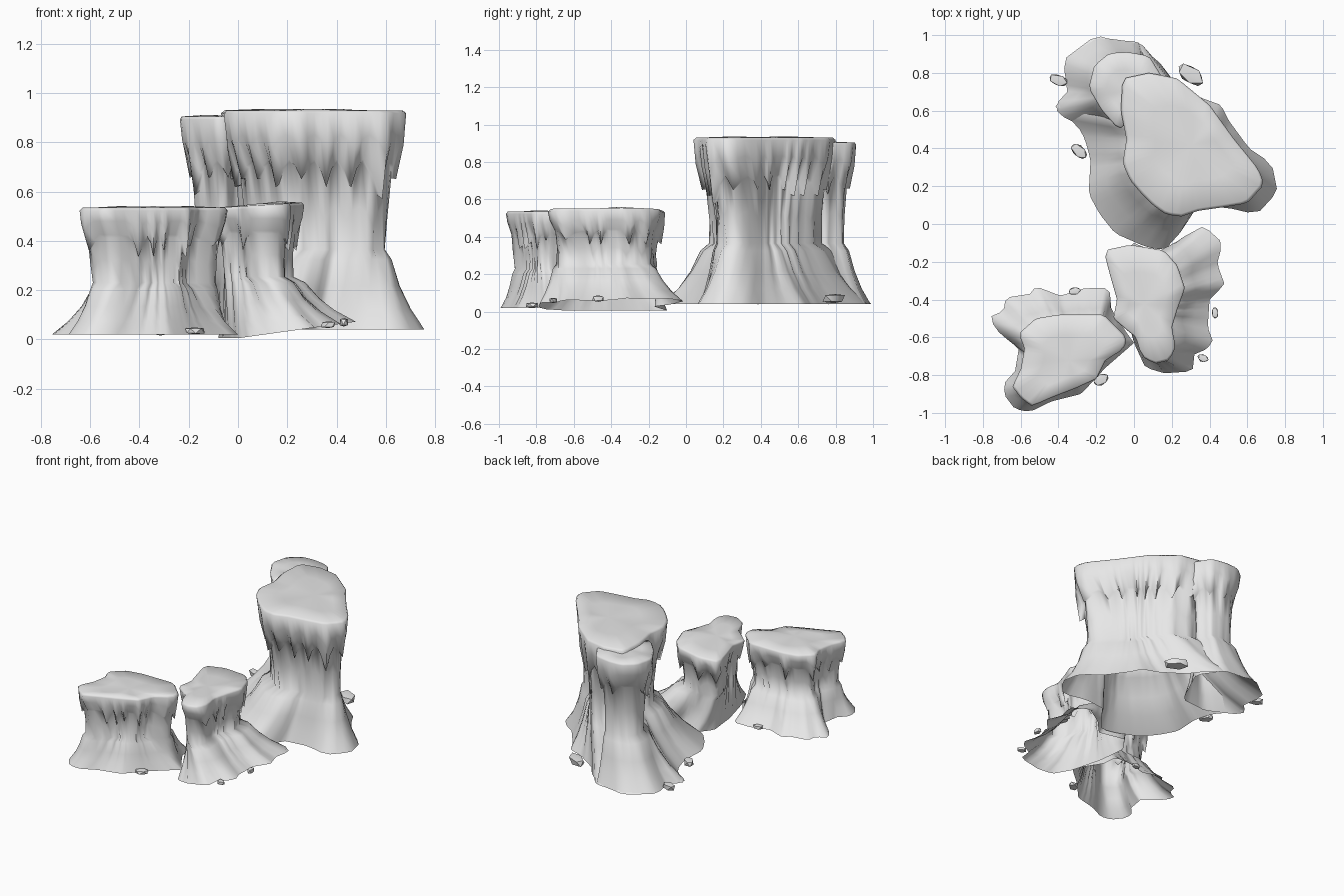
import bpy, bmesh, math, random
from mathutils import Vector

if "Cube" in bpy.data.objects:
    bpy.data.objects.remove(bpy.data.objects["Cube"])

random.seed(4)
stone = bpy.data.materials.new("grey_stone")
stone.diffuse_color = (0.8, 0.8, 0.8, 1)
stone.use_nodes = True
stone.node_tree.nodes["Principled BSDF"].inputs["Base Color"].default_value = stone.diffuse_color


def finish(name, bm, angle):
    bmesh.ops.recalc_face_normals(bm, faces=bm.faces)
    me = bpy.data.meshes.new(name)
    bm.to_mesh(me)
    bm.free()
    ob = bpy.data.objects.new(name, me)
    bpy.context.collection.objects.link(ob)
    me.materials.append(stone)
    bpy.ops.object.select_all(action='DESELECT')
    ob.select_set(True)
    bpy.context.view_layer.objects.active = ob
    bpy.ops.object.shade_smooth_by_angle(angle=math.radians(angle))


def centre(poly):
    xs, ys = [p[0] for p in poly], [p[1] for p in poly]
    return Vector(((min(xs) + max(xs)) / 2, (min(ys) + max(ys)) / 2))


def reach(poly, c, a):
    """Distance from c to the outline in direction a."""
    dx, dy = math.cos(a), math.sin(a)
    best = 0.03
    for i, p in enumerate(poly):
        q = poly[(i + 1) % len(poly)]
        ex, ey = q[0] - p[0], q[1] - p[1]
        den = dx * ey - dy * ex
        if abs(den) < 1e-9:
            continue
        px, py = p[0] - c.x, p[1] - c.y
        t = (px * ey - py * ex) / den
        s = (px * dy - py * dx) / den
        if t > 0 and 0 <= s <= 1:
            best = max(best, t)
    return best


def rock(name, top, base, z_top, z_base, waist, inset, drip, n=72, tilt=0.0):
    """Flat cap with a few ragged drips, narrowing wall and stepped, flared open foot."""
    bm = bmesh.new()
    ct, cb = centre(top), centre(base)
    cols = []
    tooth = 0
    for i in range(n):
        a = math.tau * i / n
        d = Vector((math.cos(a), math.sin(a)))
        rt, rb = reach(top, ct, a), reach(base, cb, a)
        if i % 4 == 0:
            tooth = random.choice((0.0, 0.5, 0.7, 1.0))
        hang = tooth * (0, 0.35, 1, 0.35)[i % 4]      # 0 = smooth wall, 1 = drip tip
        depth = drip * (0.55 + 0.45 * hang)
        r_in = lambda k: max(rt - inset * k, rt * 0.4)
        foot = cb + d * rb
        zb = z_base + tilt * max(foot.x, 0)
        zd = z_top - depth
        zt = z_top + tilt * 0.4 * (ct.x + d.x * rt)
        zw = z_base + waist
        pts = [(ct + d * rt * 0.55, zt + 0.006 * math.sin(3 * a)),
               (ct + d * rt * 0.96, zt),
               (ct + d * rt, zt - 0.012),
               (ct + d * r_in(0.22 - 0.1 * hang), z_top - depth * 0.5),
               (ct + d * r_in(0.85 - 0.35 * hang), zd),
               (ct + d * r_in(1.0), zd + 0.03 * hang - 0.012),
               (ct + d * r_in(1.25), (zd + zw) / 2)]
        low = ct + d * r_in(1.35)
        wob = random.uniform(-0.012, 0.012)
        for f, h in ((0.0, 1.05), (0.2, 0.92), (0.42, 0.57), (0.68, 0.27), (1, 0)):
            p = low.lerp(foot, f) + d * wob * (1 - f)
            pts.append((p, zb + (zw - zb) * h))
        cols.append([bm.verts.new((p.x, p.y, z)) for p, z in pts])
    mid = bm.verts.new((ct.x, ct.y, z_top + tilt * 0.4 * ct.x + 0.004))
    for i in range(n):
        u, v = cols[i], cols[(i + 1) % n]
        bm.faces.new((mid, u[0], v[0]))
        for k in range(len(u) - 1):
            bm.faces.new((u[k], u[k + 1], v[k + 1], v[k]))
    finish(name, bm, 85)


def pebble(name, x, y, z, sx, sy, sz, turn):
    bm = bmesh.new()
    bmesh.ops.create_icosphere(bm, subdivisions=1, radius=1)
    c, s = math.cos(turn), math.sin(turn)
    for v in bm.verts:
        p = v.co * random.uniform(0.95, 1.15)
        p = Vector((p.x * sx, p.y * sy, max(-0.7, min(0.7, p.z)) * sz))
        v.co = (x + p.x * c - p.y * s, y + p.x * s + p.y * c, z + p.z)
    finish(name, bm, 40)


# Tall cliff
rock("tall_cliff",
     [(-.06, .77), (.08, .80), (.23, .77), (.4, .63), (.53, .45), (.66, .29), (.69, .21),
      (.6, .11), (.48, .09), (.34, .07), (.25, .04), (.17, .05), (.1, .1), (.04, .16),
      (-.02, .23), (-.06, .32), (-.04, .45), (-.07, .6)],
     [(-.36, .88), (-.2, 1), (-.1, .97), (.03, .97), (.07, .91), (.14, .85), (.2, .77),
      (.35, .67), (.46, .63), (.5, .55), (.61, .4), (.73, .32), (.76, .17), (.65, .05),
      (.48, .09), (.32, .07), (.25, -.04), (.16, -.14), (.06, -.12), (-.1, -.05),
      (-.18, .05), (-.24, .16), (-.23, .34), (-.26, .45), (-.31, .54), (-.4, .58),
      (-.42, .63), (-.35, .7), (-.37, .82)],
     0.93, 0.04, 0.31, 0.068, 0.36, n=80)

# Rear buttress of the tall cliff
rock("rear_buttress",
     [(-.21, .84), (-.13, .905), (-.03, .91), (.08, .89), (.16, .76), (.05, .6), (-.08, .5),
      (-.17, .6), (-.24, .72)],
     [(-.36, .88), (-.2, .99), (.03, .96), (.14, .8), (0, .5), (-.2, .48), (-.4, .58),
      (-.42, .63), (-.35, .7), (-.37, .82)],
     0.905, 0.04, 0.31, 0.05, 0.32, n=40)

# Low left cliff
rock("left_cliff",
     [(-.52, -.5), (-.4, -.48), (-.26, -.48), (-.16, -.48), (-.09, -.55), (-.04, -.6),
      (-.05, -.66), (-.15, -.72), (-.2, -.82), (-.31, -.87), (-.44, -.92), (-.54, -.965),
      (-.6, -.92), (-.645, -.86), (-.6, -.77), (-.58, -.66), (-.61, -.58)],
     [(-.76, -.49), (-.69, -.46), (-.68, -.39), (-.55, -.37), (-.52, -.33), (-.39, -.38),
      (-.26, -.34), (-.13, -.34), (-.12, -.45), (-.05, -.56), (0, -.63), (-.15, -.76),
      (-.28, -.9), (-.44, -.94), (-.55, -.995), (-.63, -.98), (-.69, -.9), (-.68, -.82),
      (-.63, -.78), (-.61, -.66), (-.71, -.58), (-.76, -.51)],
     0.535, 0.02, 0.2, 0.038, 0.2)

# Low middle cliff, leaning over its foot
rock("middle_cliff",
     [(-.16, -.14), (-.02, -.11), (.16, -.14), (.23, -.22), (.27, -.34), (.23, -.45),
      (.2, -.55), (.22, -.65), (.19, -.72), (.11, -.74), (.04, -.7), (.01, -.6),
      (-.04, -.56), (-.11, -.5), (-.09, -.4), (-.13, -.26)],
     [(.16, -.17), (.24, -.08), (.37, -.01), (.47, -.1), (.44, -.21), (.48, -.32),
      (.4, -.4), (.39, -.55), (.42, -.61), (.39, -.66), (.32, -.69), (.31, -.78),
      (.16, -.79), (.06, -.76), (0, -.63), (-.06, -.4), (-.08, -.2), (0, -.1)],
     0.54, 0.005, 0.24, 0.04, 0.18, n=64, tilt=0.14)

# Loose stones around the feet
stones = [(-.4, .76, .06, .055, .03, .03, -.3), (.3, .79, .07, .08, .045, .035, -.6),
          (-.29, .385, .06, .055, .03, .03, -.8), (-.315, -.355, .03, .034, .02, .02, .2),
          (.43, -.47, .07, .018, .033, .025, .1), (.365, -.71, .06, .03, .022, .02, -.3),
          (-.175, -.825, .035, .045, .028, .02, .6)]
for i, s in enumerate(stones):
    pebble("loose_stone_%d" % (i + 1), *s)
